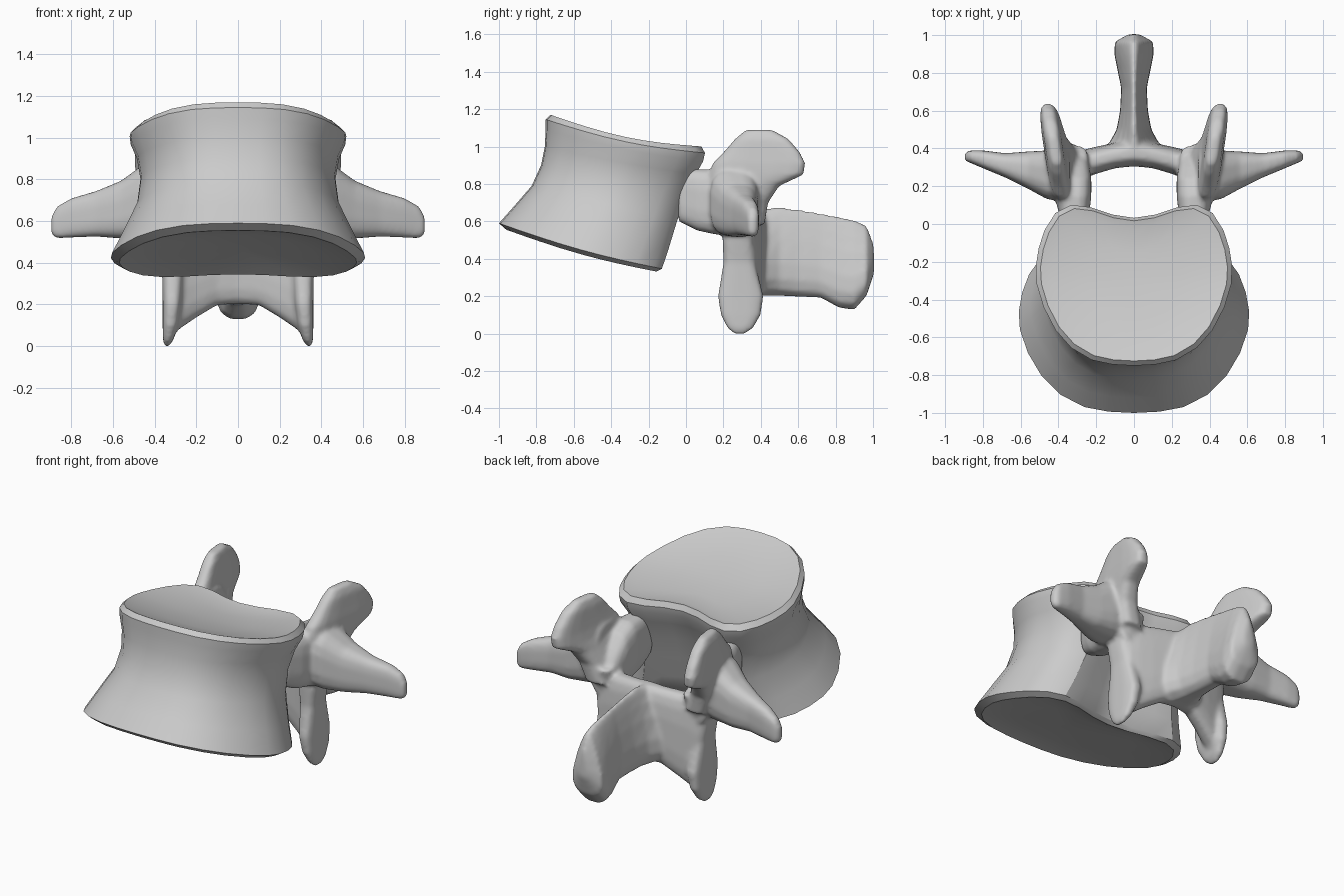
import bpy, bmesh, math

cube = bpy.data.objects.get("Cube")
if cube:
    bpy.data.objects.remove(cube, do_unlink=True)

bone = bpy.data.materials.new("bone_grey")
bone.use_nodes = True
GREY = (0.6, 0.6, 0.6, 1)
bone.diffuse_color = GREY
bone.node_tree.nodes["Principled BSDF"].inputs["Base Color"].default_value = GREY


def bridge(bm, rings, centers=None):
    """Join equal-length point rings with quads and close both ends."""
    loops = [[bm.verts.new(p) for p in ring] for ring in rings]
    n = len(loops[0])
    for lo, hi in zip(loops, loops[1:]):
        for i in range(n):
            j = (i + 1) % n
            bm.faces.new((lo[i], lo[j], hi[j], hi[i]))
    for k, loop in enumerate((loops[0], loops[-1])):
        if centers:
            hub = bm.verts.new(centers[k])
            for i in range(n):
                bm.faces.new((loop[i], loop[(i + 1) % n], hub))
        else:
            bm.faces.new(loop)


def finish(name, bm):
    bmesh.ops.recalc_face_normals(bm, faces=bm.faces)
    mesh = bpy.data.meshes.new(name)
    bm.to_mesh(mesh)
    bm.free()
    mesh.materials.append(bone)
    obj = bpy.data.objects.new(name, mesh)
    bpy.context.collection.objects.link(obj)
    bpy.ops.object.select_all(action='DESELECT')
    obj.select_set(True)
    bpy.context.view_layer.objects.active = obj
    bpy.ops.object.shade_smooth_by_angle(angle=math.radians(32))
    return obj


def loft(bm, axis, sections, both=False, taper=1.0, power=0.65, skew=0.0, sides=16):
    """Rounded-box sections (position, a min, a max, b min, b max) along an axis."""
    rings = []
    for t, a0, a1, b0, b1 in sections:
        ring = []
        for i in range(sides):
            w = math.tau * (i + 0.5) / sides
            c, s = math.cos(w), math.sin(w)
            u = math.copysign(abs(c) ** power, c)
            v = math.copysign(abs(s) ** power, s)
            u *= 1 + (taper - 1) * (v + 1) / 2
            b = (b0 + b1) / 2 + v * (b1 - b0) / 2
            a = (a0 + a1) / 2 + u * (a1 - a0) / 2 + skew * (b - 0.45)
            ring.append({'x': (t, a, b), 'y': (a, t, b), 'z': (a, b, t)}[axis])
        rings.append(ring)
    bridge(bm, rings)
    if both:
        bridge(bm, [[(-x, y, z) for x, y, z in ring] for ring in rings])


# Vertebral body: kidney outline stacked through tilted levels
half = [(0, -1), (.22, -.985), (.43, -.93), (.64, -.78), (.8, -.56), (.92, -.28),
        (.99, 0), (1, .22), (.97, .45), (.91, .67), (.8, .88), (.64, .98),
        (.44, .95), (.22, .86), (0, .82)]
outline = half + [(-x, y) for x, y in half[-2:0:-1]]


def level(y_front, y_back, width, z_front, z_back, sag=0.0, scale=1.0, lift=0.0):
    mid, depth = (y_front + y_back) / 2, (y_back - y_front) / 2
    ring = []
    for x, y in outline:
        y *= scale
        f = (y + 1) / 2
        z = z_front + (z_back - z_front) * f + lift - sag * math.sin(math.pi * f)
        ring.append((x * width * scale, mid + y * depth, z))
    return ring


bottom = (-.96, -.15, .57, .555, .33, .02)
top = (-.725, .09, .495, 1.17, 1.0, .035)
body = bmesh.new()
bridge(body, [
    level(*bottom, scale=.6, lift=.035), level(*bottom, scale=.88, lift=.015),
    level(*bottom), level(-1, -.12, .61, .59, .345, .02),
    level(-.92, -.085, .55, .68, .45), level(-.825, -.04, .485, .79, .6),
    level(-.775, .01, .468, .9, .74), level(-.755, .06, .485, 1.0, .85, .01),
    level(-.75, .1, .515, 1.09, .92, .02), level(-.75, .11, .52, 1.145, .965, .03),
    level(*top), level(*top, scale=.88, lift=-.01), level(*top, scale=.5, lift=-.02)],
    centers=[(0, -.555, .465), (0, -.31, 1.03)])
finish("vertebral_body", body)

arch = bmesh.new()

# Pedicles joining the body to the rear arch
loft(arch, 'y', [
    (-.04, .25, .36, .6, .88), (.06, .235, .4, .55, .88), (.15, .225, .42, .53, .88),
    (.24, .225, .42, .52, .84), (.31, .235, .41, .5, .76), (.37, .25, .39, .5, .68)],
    both=True)

# Upper joint processes, flattened sideways, leaning back and turned inward
loft(arch, 'z', [
    (.58, .27, .42, .2, .42), (.7, .31, .46, .14, .44), (.79, .345, .48, .12, .5),
    (.85, .365, .485, .12, .63), (.91, .375, .485, .14, .64), (.97, .38, .48, .2, .61),
    (1.04, .385, .475, .26, .55), (1.09, .4, .455, .32, .46)],
    both=True, power=.6, skew=.15)

# Side wings
loft(arch, 'x', [
    (.34, .12, .38, .53, .9), (.46, .13, .39, .52, .87), (.56, .185, .385, .515, .795),
    (.68, .245, .375, .525, .745), (.8, .295, .39, .52, .71),
    (.87, .325, .39, .515, .67), (.897, .335, .375, .535, .62)], both=True)

# Lower joint processes hanging from the arch, slightly waisted
loft(arch, 'z', [
    (.68, .24, .4, .22, .42), (.5, .25, .385, .195, .36), (.38, .26, .365, .2, .37),
    (.2, .27, .362, .17, .415), (.1, .285, .362, .185, .4),
    (.03, .31, .36, .22, .36), (0, .33, .355, .255, .32)], both=True)

# Lamina: arched wall closing the canal behind
side = [(.34, .22, .37, .03, .62), (.28, .235, .39, .08, .65), (.2, .265, .41, .135, .65),
        (.1, .295, .43, .195, .66)]
loft(arch, 'x', [(-s[0], *s[1:]) for s in side] + [(0, .305, .45, .2, .67)] + side[::-1])

# Rear blade with a narrow top ridge, keeled underside and swollen tip
blade = [(.35, .24, .2, .63), (.42, .185, .2, .67), (.5, .125, .2, .68),
         (.6, .1, .195, .668), (.72, .092, .19, .648), (.82, .12, .135, .628),
         (.9, .142, .125, .61), (.965, .138, .2, .58), (1.005, .04, .32, .48)]
loft(arch, 'y', [(y, -w, w, lo, hi) for y, w, lo, hi in blade], taper=.25, power=.8)

# Fuse the arch into one continuous bone
rear_arch = finish("rear_arch", arch)
fuse = rear_arch.modifiers.new("fuse", 'REMESH')
fuse.mode = 'VOXEL'
fuse.voxel_size = 0.012
fuse.use_smooth_shade = True
soften = rear_arch.modifiers.new("soften", 'SMOOTH')
soften.factor = 0.5
soften.iterations = 8
